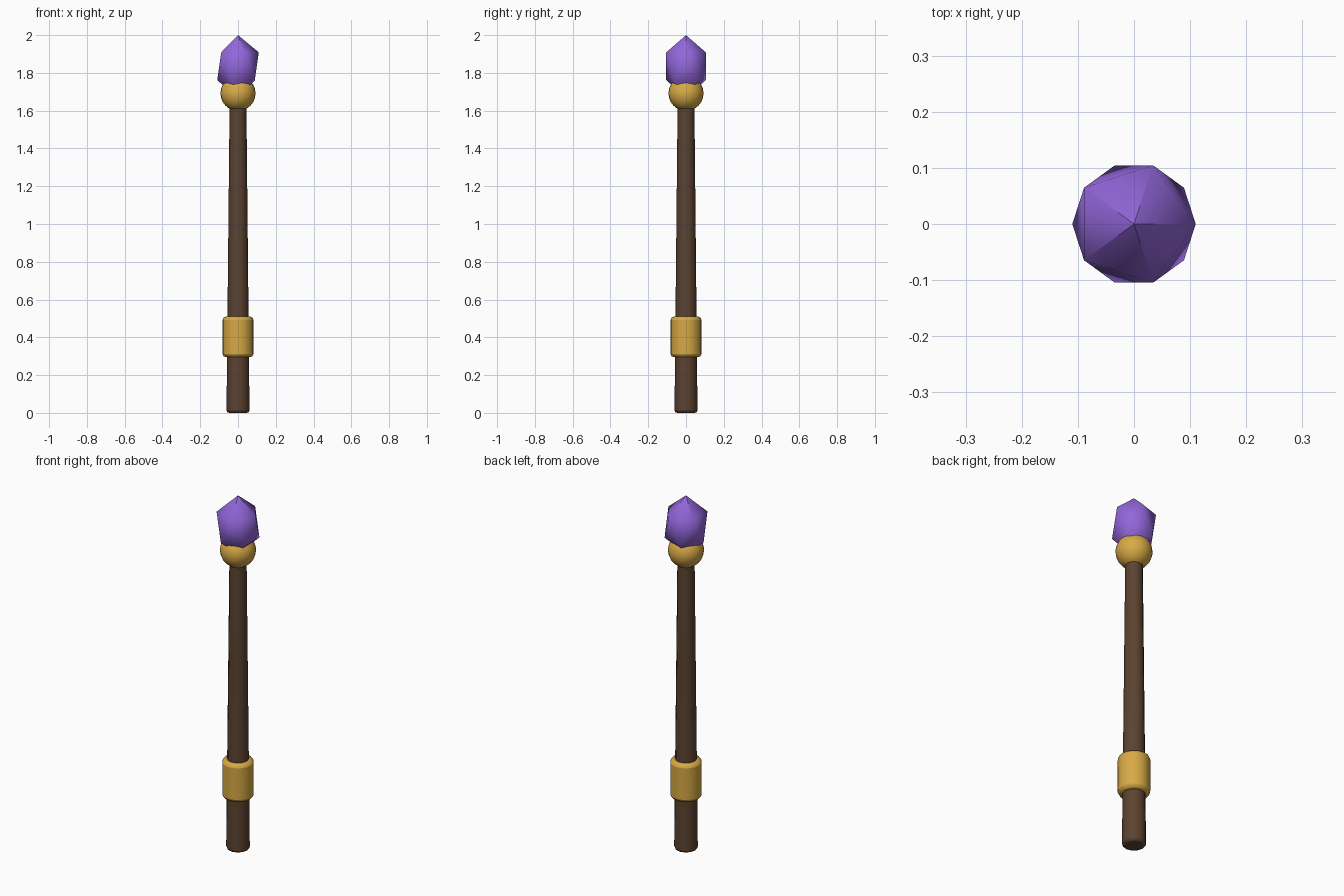
import bpy, math

if "Cube" in bpy.data.objects:
    bpy.data.objects.remove(bpy.data.objects["Cube"])


def material(name, rgb):
    m = bpy.data.materials.new(name)
    m.diffuse_color = (*rgb, 1)
    m.use_nodes = True
    m.node_tree.nodes["Principled BSDF"].inputs["Base Color"].default_value = m.diffuse_color
    return m


wood = material("dark_wood", (0.105, 0.056, 0.030))
gold = material("gold", (0.68, 0.40, 0.06))
purple = material("purple_crystal", (0.29, 0.135, 0.70))


def finish(name, mat, angle):
    ob = bpy.context.object
    ob.name = name
    ob.data.materials.append(mat)
    bpy.ops.object.transform_apply(location=False, rotation=False, scale=True)
    bpy.ops.object.shade_smooth_by_angle(angle=math.radians(angle))
    return ob


def round_rims(ob, width, segments):
    b = ob.modifiers.new("rounded_rims", 'BEVEL')
    b.width = width
    b.segments = segments
    b.limit_method = 'ANGLE'
    b.angle_limit = math.radians(50)


def rod(name, mat, z0, z1, r0, r1, bevel, sides):
    bpy.ops.mesh.primitive_cone_add(vertices=sides, radius1=r0, radius2=r1,
                                    depth=z1 - z0, location=(0, 0, (z0 + z1) / 2))
    round_rims(finish(name, mat, 50), bevel, 2)


# tapered wooden shaft and the grip collar around it
rod("shaft", wood, 0, 1.68, 0.061, 0.044, 0.014, 12)
rod("grip_collar", gold, 0.295, 0.51, 0.082, 0.082, 0.018, 16)

# round gold mount under the crystal
bpy.ops.mesh.primitive_uv_sphere_add(segments=20, ring_count=12, radius=0.093,
                                     location=(0, 0, 1.692))
finish("orb_mount", gold, 60)

# faceted crystal: a stretched icosahedron
bpy.ops.mesh.primitive_ico_sphere_add(subdivisions=1, radius=1, location=(0, 0, 1.835))
bpy.context.object.scale = (0.123, 0.123, 0.165)
finish("crystal", purple, 40)
